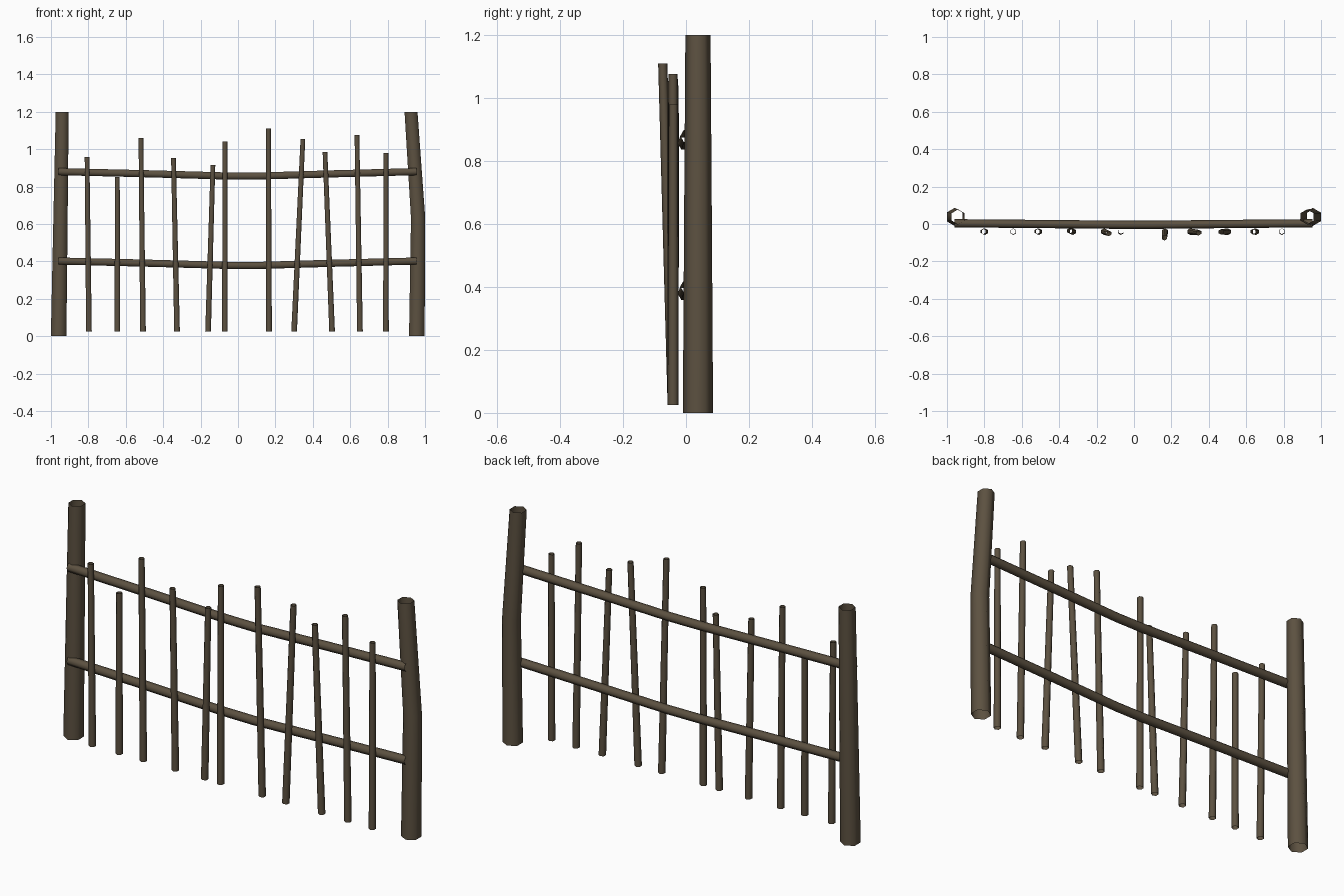
import bpy, bmesh
from math import sin, cos, tau
from mathutils import Vector

cube = bpy.data.objects.get("Cube")
if cube:
    bpy.data.objects.remove(cube, do_unlink=True)

wood = bpy.data.materials.new("dark weathered wood")
wood.use_nodes = True
colour = (0.107, 0.082, 0.052, 1)
wood.diffuse_color = colour
bsdf = wood.node_tree.nodes["Principled BSDF"]
bsdf.inputs["Base Color"].default_value = colour
bsdf.inputs["Roughness"].default_value = 0.9


def tube(name, path, across, sides=6):
    """Open-ended log: path holds (x, y, z, radius), rings lie in the y/across plane."""
    bm = bmesh.new()
    rings = []
    for x, y, z, r in path:
        ring = []
        for i in range(sides):
            a = tau * i / sides
            offset = Vector((0, 1, 0)) * (r * cos(a)) + across * (r * sin(a))
            ring.append(bm.verts.new(Vector((x, y, z)) + offset))
        rings.append(ring)
    for low, high in zip(rings, rings[1:]):
        for i in range(sides):
            j = (i + 1) % sides
            bm.faces.new((low[i], high[i], high[j], low[j]))
    # Point the open shell's normals away from its axis
    bm.normal_update()
    axis = sum((v.co for v in rings[0] + rings[1]), Vector()) / (2 * sides)
    face = bm.faces[:][0]
    if face.normal.dot(face.calc_center_median() - axis) < 0:
        bmesh.ops.reverse_faces(bm, faces=bm.faces[:])
    for f in bm.faces:
        f.smooth = True
    mesh = bpy.data.meshes.new(name)
    bm.to_mesh(mesh)
    bm.free()
    mesh.materials.append(wood)
    obj = bpy.data.objects.new(name, mesh)
    bpy.context.collection.objects.link(obj)
    return obj


X, Z = Vector((1, 0, 0)), Vector((0, 0, 1))

# End posts, tapered and slightly bent
for name, xs in (("right_post", (-0.959, -0.949, -0.94)),
                 ("left_post", (0.956, 0.963, 0.925))):
    tube(name, [(x, 0.038, z, r) for x, z, r in
                zip(xs, (0, 0.63, 1.2), (0.048, 0.044, 0.04))], X)

# Sagging horizontal rails
for name, height in (("lower_rail", 0.402), ("upper_rail", 0.88)):
    tube(name, [(x, y, height - sag, 0.022) for x, y, sag in
                ((-0.96, 0.004, 0), (-0.5, 0, 0.011), (-0.07, -0.004, 0.023),
                 (0.1, -0.004, 0.024), (0.5, 0, 0.012), (0.955, 0.004, 0))], Z)

# Uneven pickets: base x, top x, top y, top z
pickets = [
    (-0.797, -0.807, -0.04, 0.957),
    (-0.645, -0.645, -0.04, 0.85),
    (-0.508, -0.519, -0.04, 1.06),
    (-0.326, -0.345, -0.037, 0.952),
    (-0.16, -0.134, -0.05, 0.915),
    (-0.07, -0.07, -0.038, 1.04),
    (0.166, 0.163, -0.074, 1.11),
    (0.3, 0.347, -0.046, 1.055),
    (0.503, 0.465, -0.042, 0.986),
    (0.652, 0.636, -0.041, 1.077),
    (0.791, 0.791, -0.04, 0.98),
]
for n, (base, top, y, z) in enumerate(pickets, 1):
    tube(f"picket_{n}", [(base, -0.041, 0.025, 0.0175), (top, y, z, 0.0145)], X)
